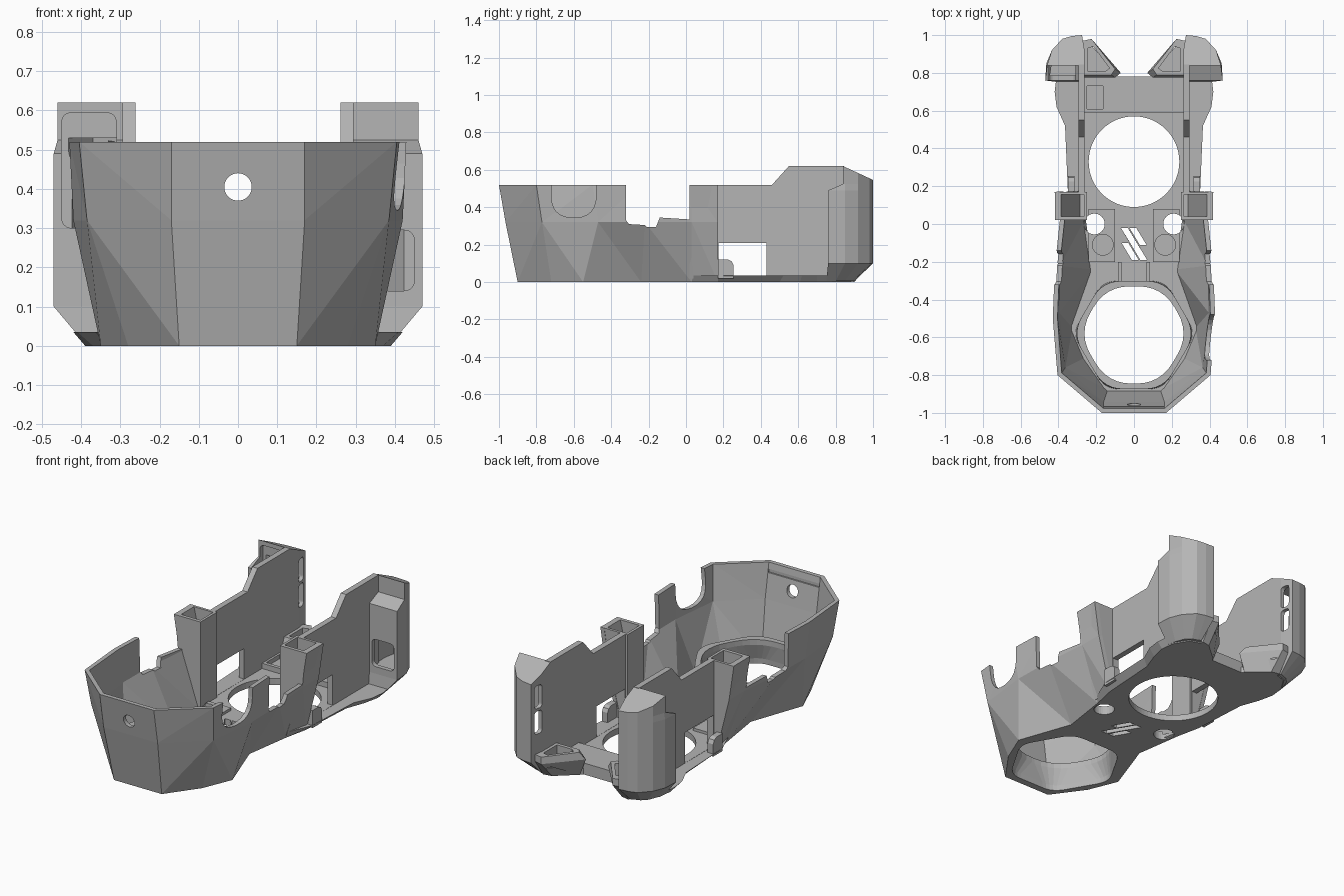
import bpy, bmesh, math
from mathutils import Vector

if "Cube" in bpy.data.objects:
    bpy.data.objects.remove(bpy.data.objects["Cube"], do_unlink=True)

grey = bpy.data.materials.new("plain_grey")
grey.use_nodes = True
GREY = (0.46, 0.46, 0.46, 1)
grey.diffuse_color = GREY
grey.node_tree.nodes["Principled BSDF"].inputs["Base Color"].default_value = GREY


def finish(name, bm):
    me = bpy.data.meshes.new(name)
    bm.to_mesh(me)
    bm.free()
    me.materials.append(grey)
    ob = bpy.data.objects.new(name, me)
    bpy.context.collection.objects.link(ob)
    return ob


def loft(name, levels, axis="z", side=1):
    """Solid through (height, outline) levels stacked along an axis; side=-1 mirrors x."""
    bm = bmesh.new()
    rings = []
    for c, pts in levels:
        place = {"z": lambda a, b: (a * side, b, c),
                 "y": lambda a, b: (a * side, c, b),
                 "x": lambda a, b: (c * side, a, b)}[axis]
        rings.append([bm.verts.new(place(a, b)) for a, b in pts])
    n = len(rings[0])
    for low, high in zip(rings, rings[1:]):
        for i in range(n):
            j = (i + 1) % n
            bm.faces.new((low[i], low[j], high[j], high[i]))
    bm.faces.new(rings[0][::-1])
    bm.faces.new(rings[-1])
    bmesh.ops.recalc_face_normals(bm, faces=bm.faces)
    return finish(name, bm)


def prism(name, pts, lo, hi, axis="z", side=1):
    return loft(name, [(lo, pts), (hi, pts)], axis, side)


def rect(a0, a1, b0, b1):
    return [(a0, b0), (a1, b0), (a1, b1), (a0, b1)]


def circle(cx, cy, r, n=32):
    return [(cx + r * math.cos(2 * math.pi * i / n), cy + r * math.sin(2 * math.pi * i / n))
            for i in range(n)]


def rounded(pts, r, n=6):
    """Round every corner of a polygon."""
    out = []
    for i, p in enumerate(pts):
        p, a, b = Vector(p), Vector(pts[i - 1]), Vector(pts[(i + 1) % len(pts)])
        s = p + (a - p).normalized() * min(r, (a - p).length * 0.48)
        e = p + (b - p).normalized() * min(r, (b - p).length * 0.48)
        for k in range(n + 1):
            t = k / n
            out.append(tuple(s * (1 - t) ** 2 + p * 2 * t * (1 - t) + e * t * t))
    return out


def mirrored(half):
    return half + [(-x, y) for x, y in reversed(half)]


def bake(ob):
    deps = bpy.context.evaluated_depsgraph_get()
    me = bpy.data.meshes.new_from_object(ob.evaluated_get(deps))
    ob.modifiers.clear()
    ob.data = me


def cut(ob, *cutters):
    for c in cutters:
        c.hide_render = True
        m = ob.modifiers.new("cut", "BOOLEAN")
        m.operation, m.solver, m.object = "DIFFERENCE", "EXACT", c
    bpy.context.view_layer.update()
    bake(ob)
    for c in cutters:
        bpy.data.objects.remove(c, do_unlink=True)


# Front opening: rounded hexagon, wider at the bottom
hexagon = mirrored([(0.14, -0.845), (0.295, -0.58), (0.15, -0.33)])


def opening(scale, r=0.13):
    return rounded([(x * scale, -0.585 + (y + 0.585) * scale) for x, y in hexagon], r)


def opening_cutter():
    return loft("cutter", [(-0.01, opening(1.06, 0.07)), (0.03, opening(1.05, 0.07)),
                           (0.12, opening(1)), (0.3, opening(1))])


# Floor plate with flared edge
low = [(.15, -.9), (.28, -.72), (.35, -.55), (.24, -.24), (.28, .03), (.31, .17), (.33, .5),
       (.37, .61), (.39, .7), (.38, .78), (.33, .86), (.24, .89), (.2, .86), (.1, .78)]
high = [(.15, -.9), (.28, -.72), (.35, -.55), (.25, -.24), (.29, .03), (.35, .17), (.365, .52),
        (.41, .62), (.42, .7), (.41, .78), (.36, .87), (.25, .91), (.2, .87), (.1, .78)]
plate = loft("floor_plate", [(0, mirrored(low)), (0.035, mirrored(high))])
vents = []
for dx, y0, y1 in ((-0.045, -0.19, -0.1), (0.0, -0.19, -0.02), (0.045, -0.11, -0.02)):
    lean = lambda y: dx - (y + 0.105) * 0.6
    vents.append(prism("cutter", [(lean(y0) - .018, y0), (lean(y0) + .018, y0),
                                  (lean(y1) + .018, y1), (lean(y1) - .018, y1)], -0.1, 0.1))
cut(plate, opening_cutter(), prism("cutter", circle(0, 0.33, 0.24, 64), -0.1, 0.1),
    *[prism("cutter", circle(s * 0.21, 0, 0.055), -0.1, 0.1) for s in (1, -1)], *vents)

# Collar around the front opening
collar = loft("front_collar", [(0, opening(1.11, 0.07)), (0.15, opening(1.11, 0.1))])
cut(collar, opening_cutter())

# Faceted bucket wall, open to the rear
rings = [(0, low[:6]),
         (0.32, [(.17, -.965), (.385, -.77), (.42, -.47), (.415, -.22), (.39, .03), (.39, .17)]),
         (0.52, [(.17, -1), (.405, -.8), (.43, -.5), (.42, -.25), (.41, .03), (.42, .17)])]
bm = bmesh.new()
rows = [[bm.verts.new((x, y, z)) for x, y in [(-x, y) for x, y in reversed(half)] + half]
        for z, half in rings]
for a, b in zip(rows, rows[1:]):
    for i in range(len(a) - 1):
        bm.faces.new((a[i], a[i + 1], b[i + 1], b[i]))
bmesh.ops.triangulate(bm, faces=bm.faces)
bucket = finish("bucket_wall", bm)
shell = bucket.modifiers.new("shell", "SOLIDIFY")
shell.thickness, shell.offset = 0.025, -1
bpy.context.view_layer.update()
bake(bucket)
waist = [(-.32, .7), (-.32, .33), (-.305, .31), (-.22, .305), (-.21, .295), (-.16, .295),
         (-.14, .345), (.02, .335), (.02, .7)]
cut(bucket,
    prism("cutter", rect(-1, 1, -2, 1), 0.52, 0.9),
    prism("cutter", waist, -0.6, 0.6, "x"),
    prism("cutter", rounded(rect(-.72, -.48, .345, .9), 0.12), 0.3, 0.6, "x"),
    prism("cutter", circle(0, 0.405, 0.035), -1.1, -0.8, "y"),
    prism("cutter", rect(-.16, .16, .465, .485), -0.975, -0.9, "y"))

# Floor details: guide cheeks and rear bar
for s in (1, -1):
    prism("guide_cheek", rect(.065, .085, -.31, -.2), 0.03, 0.1, side=s)
    pad = prism("floor_pad", rect(.1, .24, -.2, .08), 0.03, 0.05, side=s)
    cut(pad, prism("cutter", circle(.21, 0, .055), 0, .1, side=s),
        prism("cutter", circle(.165, -.11, .055), 0.04, .1, side=s))
bar = prism("rear_bar", rect(-.265, .265, .59, .78), 0.03, 0.065)
cut(bar, prism("cutter", rect(-.25, -.165, .61, .73), 0.04, 0.1))

# Ear outlines: curved outside, with the front edge at a chosen y
arc = [(.464, .85), (.435, .92), (.38, .98), (.33, .995), (.275, 1.0), (.262, .92)]
ear_full = [(.30, .76), (.47, .76)] + arc + [(.262, .76)]
ear_upper = [(.30, .84), (.46, .84)] + [(min(x, .457), y) for x, y in arc] + [(.262, .84)]
ear_low = [(.30, .75), (.39, .75), (.38, .8), (.36, .85), (.33, .88), (.30, .89), (.28, .9),
           (.262, .88), (.262, .75)]
ear_in = [(.31, .785), (.445, .785), (.435, .85), (.37, .955), (.295, .975), (.285, .92),
          (.285, .785)]
ear_in_top = [(x, max(y, .865)) for x, y in ear_in]
wall = [(.16, .02), (.16, .52), (.46, .52), (.55, .62), (.845, .62), (.845, .02)]
tab = [(.17, .02), (.255, .02), (.255, .09), (.245, .11), (.225, .12), (.17, .12)]

for s, side_name in ((1, "left"), (-1, "right")):
    # Hollow pillar
    pillar = loft(side_name + "_pillar", [(0.02, rect(.25, .29, .02, .17)),
                                          (0.32, rect(.25, .385, .02, .17)),
                                          (0.52, rect(.25, .418, .02, .17))], side=s)
    cut(pillar, loft("cutter", [(.1, rect(.265, .285, .04, .155)),
                                (.6, rect(.265, .405, .04, .155))], side=s))

    # Rear side wall with window, and the tab beside it
    side_wall = prism(side_name + "_side_wall", wall, .262, .295, "x", s)
    cut(side_wall, prism("cutter", rect(.175, .43, .036, .21), .2, .4, "x", s))
    prism(side_name + "_tab", tab, .315, .35, "x", s)

    # Rear ear: hollow, sloped top, slots near the inner rear edge, open pocket at the front
    ear = loft(side_name + "_ear", [(0.005, ear_low), (0.1, ear_full), (0.49, ear_full),
                                    (0.525, ear_upper), (0.62, ear_upper)], side=s)
    cutters = [prism("cutter", [(.84, .62), (1.1, .5), (1.1, .8), (.84, .8)], .1, .6, "x", s),
               loft("cutter", [(.12, ear_in), (.46, ear_in), (.5, ear_in_top),
                               (.53, ear_in_top)], side=s)]
    for z in (.25, .395):
        cutters.append(prism("cutter", rounded(rect(.92, .975, z, z + .13), .02), .2, .33, "x", s))
    z0, z1 = (.14, .295) if s > 0 else (.3, .595)
    cutters.append(prism("cutter", rounded(rect(.31, .45, z0, z1), .03), .7, .868, "y", s))
    cut(ear, *cutters)

    # Rear bracket with pocket
    bracket = loft(side_name + "_bracket", [
        (0.0, [(.27, .9), (.22, .89), (.11, .795), (.12, .775), (.27, .775)]),
        (0.1, [(.27, .97), (.225, .98), (.07, .8), (.1, .775), (.27, .775)]),
        (0.14, [(.27, .97), (.225, .98), (.1, .82), (.12, .79), (.27, .79)])], side=s)
    cut(bracket, prism("cutter", [(.245, .93), (.215, .94), (.13, .825), (.15, .81), (.245, .81)],
                       .06, .3, side=s))
